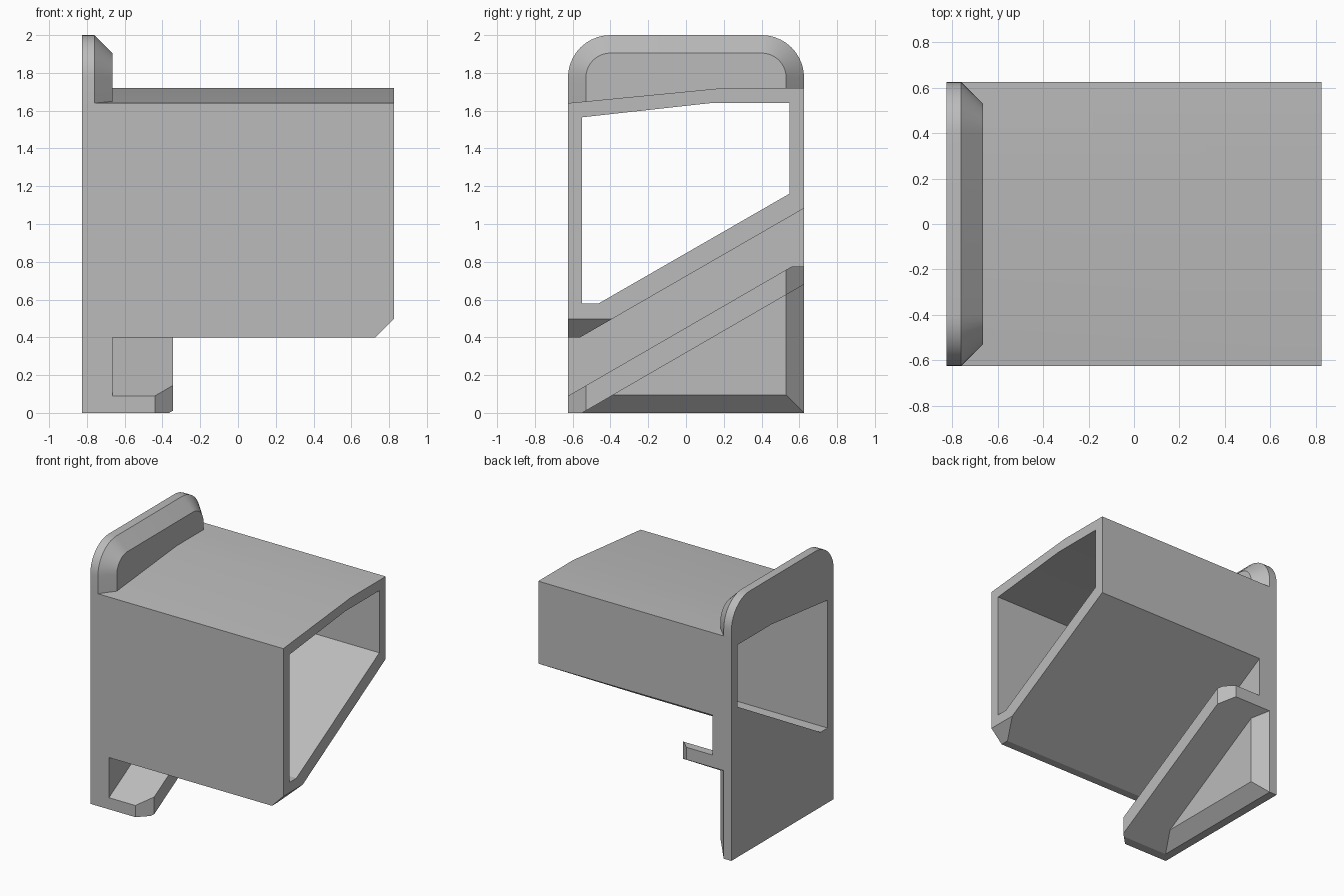
import bpy, bmesh, math

if "Cube" in bpy.data.objects:
    bpy.data.objects.remove(bpy.data.objects["Cube"])

grey = bpy.data.materials.new("plain_grey")
grey.use_nodes = True
colour = (0.5, 0.5, 0.5, 1)
grey.diffuse_color = colour
grey.node_tree.nodes["Principled BSDF"].inputs["Base Color"].default_value = colour

W = 0.625           # half depth
BACK, FACE = -0.825, -0.665   # plate back and front planes
BEVEL = 0.095


def loft(name, rings):
    """Closed solid through equal-length rings of 3D points."""
    bm = bmesh.new()
    loops = [[bm.verts.new(p) for p in ring] for ring in rings]
    n = len(loops[0])
    for a, b in zip(loops, loops[1:]):
        for i in range(n):
            j = (i + 1) % n
            bm.faces.new((a[i], a[j], b[j], b[i]))
    bm.faces.new(loops[0])
    bm.faces.new(loops[-1])
    bmesh.ops.recalc_face_normals(bm, faces=bm.faces)
    mesh = bpy.data.meshes.new(name)
    bm.to_mesh(mesh)
    bm.free()
    mesh.materials.append(grey)
    obj = bpy.data.objects.new(name, mesh)
    bpy.context.collection.objects.link(obj)
    return obj


def prism(name, profile, axis, low, high):
    """Extrude a 2D profile along the given axis."""
    def place(p, t):
        q = list(p)
        q.insert(axis, t)
        return q
    return loft(name, [[place(p, t) for p in profile] for t in (low, high)])


def combine(target, tool, operation):
    mod = target.modifiers.new(operation.lower(), "BOOLEAN")
    mod.operation, mod.solver, mod.object = operation, "EXACT", tool
    bpy.context.view_layer.objects.active = target
    bpy.ops.object.modifier_apply(modifier=mod.name)
    bpy.data.objects.remove(tool)


def plate_outline(x, inset, steps=10):
    """Upright plate with square feet and round top corners."""
    side, radius = W - inset, 0.225 - inset
    pts = [(x, -side, inset), (x, side, inset)]
    for centre, start in ((0.4, 0), (-0.4, 90)):
        for k in range(steps + 1):
            a = math.radians(start + 90 * k / steps)
            pts.append((x, centre + radius * math.cos(a), 1.775 + radius * math.sin(a)))
    return pts


# Sleeve body with its lower front edge bevelled at the open end
top = [(W, 1.72), (0.2, 1.72), (-W, 1.64)]
body = prism("sleeve_holder", [(-W, 0.4), (-0.56, 0.4), (W, 1.083)] + top, 0, BACK, 0.825)
combine(body, prism("end_bevel", [(0.63, 0.3), (0.93, 0.3), (0.93, 0.605)], 1, -1, 1),
        "DIFFERENCE")

# Mounting plate with bevelled rim
plate = loft("plate", [plate_outline(BACK, 0), plate_outline(-0.76, 0),
                       plate_outline(FACE, BEVEL)])

# Full-thickness web joining the sleeve to the sloping ledge
low = [(-W, 0), (-0.55, 0), (W, 0.68)]
web = prism("web", low + top, 0, BACK, FACE)

# Sloping ledge with both outer corners trimmed
ledge = prism("ledge", low + [(W, 0.775), (0.56, 0.775), (-W, 0.09)], 0, BACK, -0.345)
trim = [(BACK - 0.1, -W), (-0.44, -W), (-0.345, -W + BEVEL),
        (-0.345, W - BEVEL), (-0.44, W), (BACK - 0.1, W)]
combine(ledge, prism("ledge_trim", trim, 2, -0.5, 1.5), "INTERSECT")

for part in (web, plate, ledge):
    combine(body, part, "UNION")

# Opening right through sleeve and plate
opening = [(-0.55, 0.578), (-0.465, 0.578), (0.547, 1.16),
           (0.547, 1.64), (0.13, 1.64), (-0.55, 1.565)]
combine(body, prism("opening", opening, 0, -1, 1), "DIFFERENCE")

bpy.ops.object.select_all(action="DESELECT")
body.select_set(True)
bpy.context.view_layer.objects.active = body
bpy.ops.object.shade_smooth_by_angle(angle=math.radians(20))
